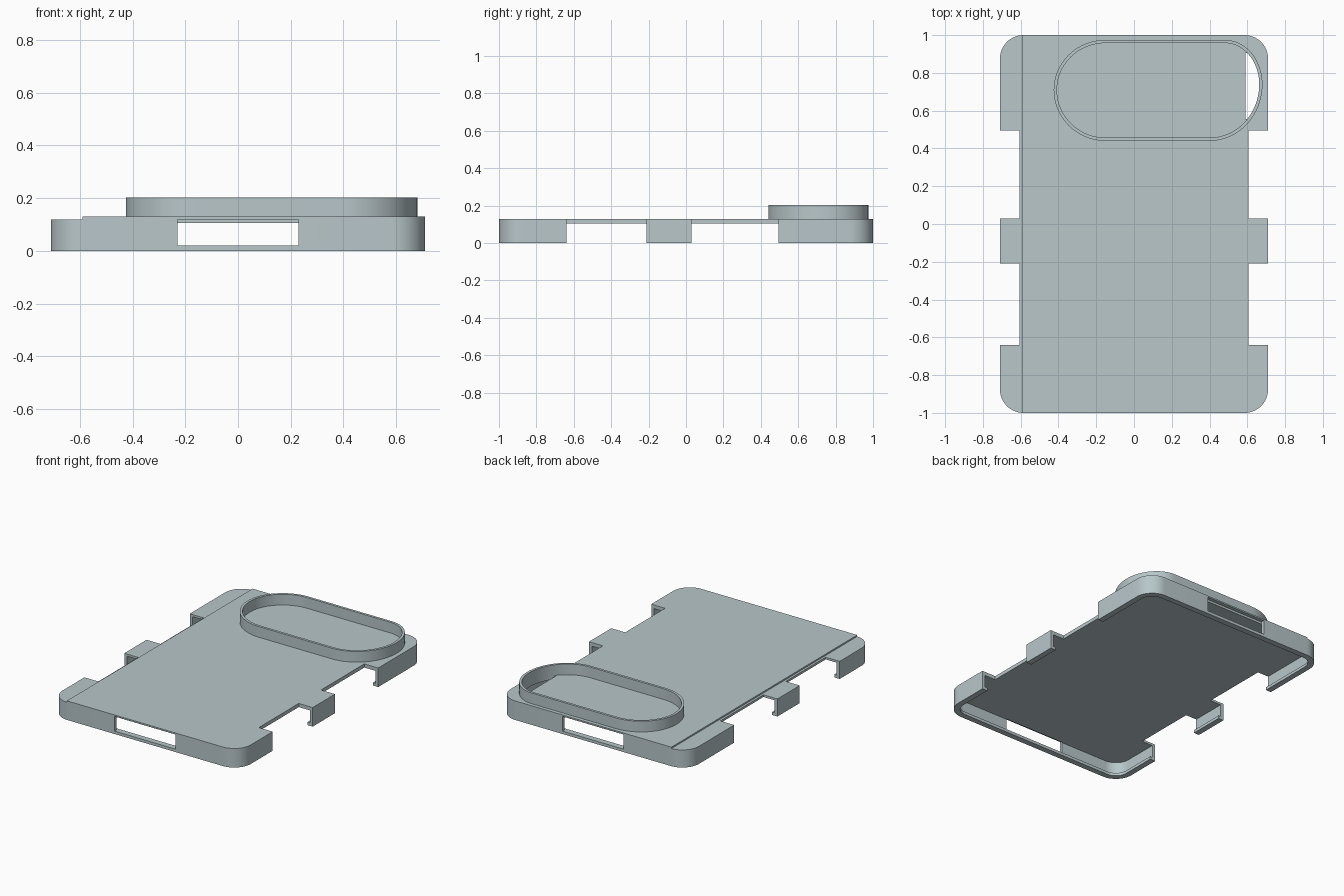
import bpy, bmesh, math

if "Cube" in bpy.data.objects:
    bpy.data.objects.remove(bpy.data.objects["Cube"])

mat = bpy.data.materials.new("pale grey teal")
mat.diffuse_color = (0.48, 0.57, 0.59, 1)
mat.use_nodes = True
mat.node_tree.nodes["Principled BSDF"].inputs["Base Color"].default_value = mat.diffuse_color


def corner_outline(x0, x1, y0, y1, radii, n=14):
    """Rounded rectangle; radii = (rx, ry) for top right, top left, bottom left, bottom right."""
    pts = []
    for i, (rx, ry) in enumerate(radii):
        cx = x1 - rx if i in (0, 3) else x0 + rx
        cy = y1 - ry if i in (0, 1) else y0 + ry
        for k in range(n + 1):
            a = math.pi / 2 * (i + k / n)
            pts.append((cx + rx * math.cos(a), cy + ry * math.sin(a)))
    return pts


def prism(name, pts, z0, z1):
    bm = bmesh.new()
    low = [bm.verts.new((x, y, z0)) for x, y in pts]
    face = bm.faces.new(low)
    ext = bmesh.ops.extrude_face_region(bm, geom=[face])
    for v in ext["geom"]:
        if isinstance(v, bmesh.types.BMVert):
            v.co.z = z1
    bmesh.ops.remove_doubles(bm, verts=bm.verts, dist=1e-5)
    bmesh.ops.recalc_face_normals(bm, faces=bm.faces)
    mesh = bpy.data.meshes.new(name)
    bm.to_mesh(mesh)
    bm.free()
    obj = bpy.data.objects.new(name, mesh)
    bpy.context.collection.objects.link(obj)
    mesh.materials.append(mat)
    return obj


def box(x0, x1, y0, y1, z0, z1):
    return prism("cutter", [(x0, y0), (x1, y0), (x1, y1), (x0, y1)], z0, z1)


def cut(obj, cutter):
    bpy.context.view_layer.objects.active = obj
    mod = obj.modifiers.new("cut", 'BOOLEAN')
    mod.operation = 'DIFFERENCE'
    mod.solver = 'EXACT'
    mod.object = cutter
    bpy.ops.object.modifier_apply(modifier=mod.name)
    bpy.data.objects.remove(cutter)


def smooth(obj):
    bpy.ops.object.select_all(action='DESELECT')
    obj.select_set(True)
    bpy.context.view_layer.objects.active = obj
    bpy.ops.object.shade_smooth_by_angle(angle=math.radians(30))


def case_outline(inset):
    r = 0.125 - inset
    return corner_outline(-0.71 + inset, 0.71 - inset, -1 + inset, 1 - inset, [(r, r)] * 4)


def ring_outline(d):
    radii = [(0.20, 0.235), (0.275, 0.265), (0.275, 0.27), (0.28, 0.30)]
    return corner_outline(-0.425 + d, 0.68 - d, 0.44 + d, 0.975 - d,
                          [(rx - d, ry - d) for rx, ry in radii], 20)


# Case shell: hollow tray with a retaining lip at the bottom
case = prism("case_shell", case_outline(0), 0, 0.13)
cut(case, prism("cavity", case_outline(0.022), 0.02, 0.105))
cut(case, prism("lip_opening", case_outline(0.04), -0.1, 0.06))

# Lower step along the left edge
cut(case, box(-1, -0.59, -1.2, 1.2, 0.12, 0.3))

# Side gaps that leave three clips per side, and end windows
for s in (-1, 1):
    xa, xb = sorted((s * 0.605, s * 1.0))
    for y0, y1 in ((0.03, 0.495), (-0.64, -0.21)):
        cut(case, box(xa, xb, y0, y1, -0.1, 0.3))
    ya, yb = sorted((s * 0.975, s * 1.2))
    cut(case, box(-0.23, 0.23, ya, yb, 0.02, 0.12))

# Crescent hole at the right end of the ring
crescent = [p for p in ring_outline(0.017) if p[0] > 0.59]
lowest = min(crescent, key=lambda p: p[1])
highest = max(crescent, key=lambda p: p[1])
crescent += [(0.59, highest[1]), (0.59, lowest[1])]
crescent.sort(key=lambda p: math.atan2(p[1] - 0.73, p[0] - 0.62))
cut(case, prism("crescent", crescent, 0.08, 0.3))
smooth(case)

# Raised ring
ring = prism("raised_ring", ring_outline(0), 0.125, 0.203)
cut(ring, prism("ring_hole", ring_outline(0.017), 0, 0.4))
smooth(ring)
